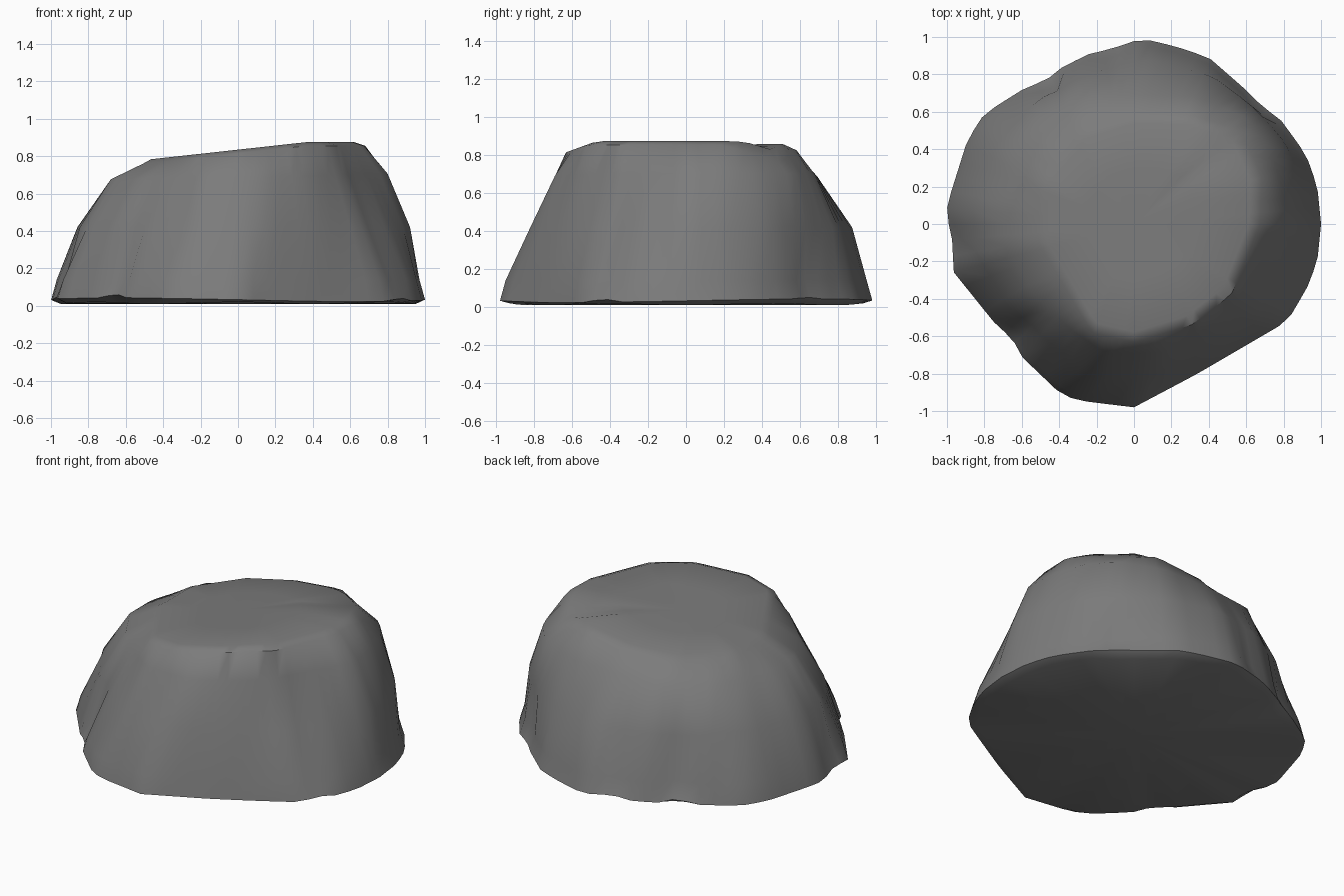
import bpy
import bmesh
from math import cos, sin, tau, radians, exp
from mathutils import Vector

cube = bpy.data.objects.get("Cube")
if cube:
    bpy.data.objects.remove(cube)

SIDES = 72

# Outlines of the boulder from the ground up
base = [(1, 0), (.98, .2), (.92, .37), (.79, .55), (.4, .89), (.22, .95), (.05, .99),
        (-.2, .93), (-.5, .78), (-.8, .59), (-.89, .45), (-1, .1), (-.97, -.25),
        (-.6, -.71), (-.38, -.92), (-.25, -.95), (0, -.98), (.34, -.8), (.82, -.52),
        (.88, -.46), (.98, -.2)]
middle = [(.92, 0), (.9, .2), (.82, .42), (.65, .62), (.42, .79), (.1, .88), (-.2, .82),
          (-.5, .68), (-.74, .42), (-.86, .1), (-.85, -.15), (-.66, -.45), (-.47, -.62),
          (-.2, -.82), (.1, -.82), (.4, -.66), (.66, -.46), (.79, -.27)]
shoulder = [(.8, 0), (.79, .2), (.73, .4), (.6, .57), (.33, .68), (0, .69), (-.3, .66),
            (-.56, .46), (-.68, .1), (-.68, -.12), (-.53, -.38), (-.33, -.57), (-.15, -.69),
            (.15, -.69), (.42, -.54), (.56, -.39), (.67, -.21)]
rim = [(.66, 0), (.67, .25), (.56, .49), (.31, .57), (0, .58), (-.28, .49), (-.5, .22),
       (-.5, -.1), (-.38, -.3), (-.22, -.57), (0, -.62), (.3, -.53), (.51, -.37)]

# Hollows in the foot: direction in degrees and depth
chips = [(43, .03), (98, .05), (122, .08), (187, .05), (223, .07), (333, .06)]


def reach(outline, angle):
    """Distance from the axis to the outline in one direction."""
    d = Vector((cos(angle), sin(angle)))
    for a, b in zip(outline, outline[1:] + outline[:1]):
        a, b = Vector(a), Vector(b)
        if d.cross(a) <= 0 < d.cross(b) and d.dot(a + b) > 0:
            return a.cross(b) / d.cross(b - a)
    return Vector(outline[0]).length


def chip(angle):
    total = 0
    for degrees, depth in chips:
        gap = (angle - radians(degrees) + tau / 2) % tau - tau / 2
        total += depth * exp(-(gap / .07) ** 2)
    return total


def crown(x, y):
    """Height of the crown, falling to the right and at the back left corner."""
    return min(.875, .835 + .11 * x) - .05 * max(0, y - .2) - .45 * max(0, x + y - .9)


bm = bmesh.new()


def ring(outline, scale, height, dent=0):
    verts = []
    for i in range(SIDES):
        a = tau * i / SIDES
        r = reach(outline, a) * scale - dent * chip(a)
        x, y = r * cos(a), r * sin(a)
        verts.append(bm.verts.new((x, y, height(x, y, a))))
    return verts


rings = [
    ring(base, .95, lambda x, y, a: .01 + .01 * sin(a * 3) ** 2, .4),
    ring(base, 1, lambda x, y, a: .033 + .01 * sin(a * 2) + .3 * chip(a), .3),
    ring(base, .97, lambda x, y, a: .14, .8),
    ring(middle, 1, lambda x, y, a: .42, .15),
    ring(shoulder, 1, lambda x, y, a: .69 + .02 * x),
    ring(rim, 1.02, lambda x, y, a: crown(x, y) - .02),
    ring(rim, .93, lambda x, y, a: crown(x, y)),
    ring(rim, .5, lambda x, y, a: crown(x, y)),
]
for low, high in zip(rings, rings[1:]):
    for i in range(SIDES):
        j = (i + 1) % SIDES
        bm.faces.new((low[i], low[j], high[j], high[i]))

# Close the crown and the underside
for edge, z, flip in ((rings[-1], crown(0, 0), False), (rings[0], .01, True)):
    tip = bm.verts.new((0, 0, z))
    for i in range(SIDES):
        pair = (edge[i], edge[(i + 1) % SIDES])
        bm.faces.new((*(pair[::-1] if flip else pair), tip))
bmesh.ops.recalc_face_normals(bm, faces=bm.faces)

mesh = bpy.data.meshes.new("boulder")
bm.to_mesh(mesh)
bm.free()
boulder = bpy.data.objects.new("boulder", mesh)
bpy.context.collection.objects.link(boulder)

# Dark grey stone
stone = bpy.data.materials.new("dark_grey_stone")
stone.use_nodes = True
grey = (.2, .2, .2, 1)
stone.diffuse_color = grey
shader = next(n for n in stone.node_tree.nodes if n.type == "BSDF_PRINCIPLED")
shader.inputs["Base Color"].default_value = grey
mesh.materials.append(stone)

bpy.ops.object.select_all(action="DESELECT")
boulder.select_set(True)
bpy.context.view_layer.objects.active = boulder
bpy.ops.object.shade_smooth_by_angle(angle=radians(50))
